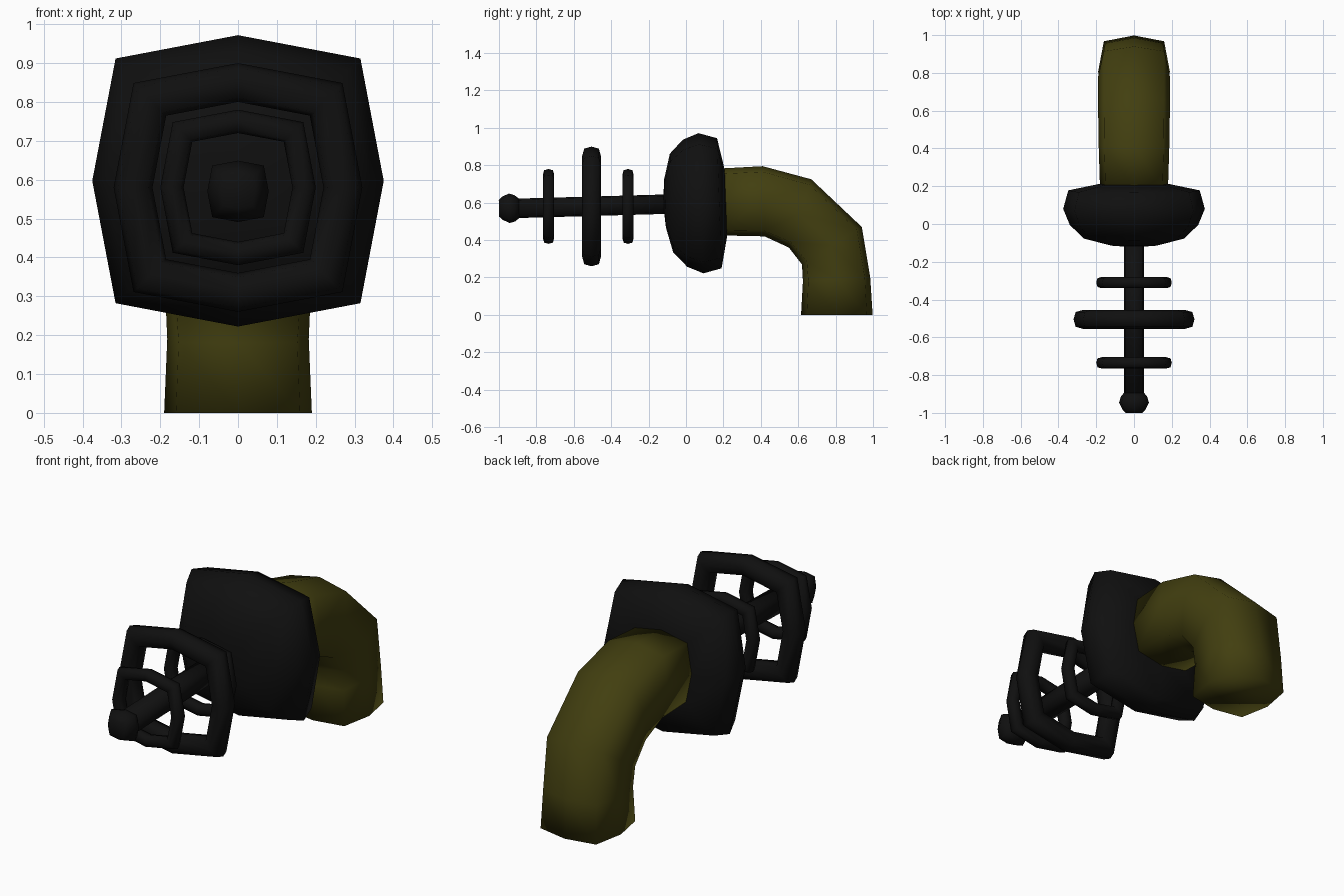
import bpy, bmesh, math
from mathutils import Vector

if "Cube" in bpy.data.objects:
    bpy.data.objects.remove(bpy.data.objects["Cube"])


def material(name, rgb):
    m = bpy.data.materials.new(name)
    m.diffuse_color = (*rgb, 1)
    m.use_nodes = True
    m.node_tree.nodes["Principled BSDF"].inputs["Base Color"].default_value = m.diffuse_color
    return m


BLACK = material("black metal", (0.005, 0.005, 0.005))
OLIVE = material("olive grip", (0.054, 0.049, 0.005))


def octagon(k):
    """Squarish octagon: corners pushed out to k."""
    return [(1, 0), (k, k), (0, 1), (-k, k), (-1, 0), (-k, -k), (0, -1), (k, -k)]


def skin(name, rings, mat, closed=False):
    """Bridge rings of points; cap the ends, or join them into a loop."""
    bm = bmesh.new()
    loops = [[bm.verts.new(p) for p in ring] for ring in rings]
    n = len(loops[0])
    pairs = list(zip(loops, loops[1:] + loops[:1]))
    for a, b in pairs if closed else pairs[:-1]:
        for i in range(n):
            j = (i + 1) % n
            bm.faces.new((a[i], a[j], b[j], b[i]))
    if not closed:
        bm.faces.new(loops[0])
        bm.faces.new(loops[-1])
    bmesh.ops.recalc_face_normals(bm, faces=bm.faces)
    for f in bm.faces:
        f.smooth = True
    mesh = bpy.data.meshes.new(name)
    bm.to_mesh(mesh)
    bm.free()
    mesh.materials.append(mat)
    ob = bpy.data.objects.new(name, mesh)
    bpy.context.collection.objects.link(ob)
    return ob


def turned(name, profile, z, slope, lean, mat):
    """Squarish lathe along y from (y, radius) pairs; z rises with slope."""
    up = Vector((0, -math.sin(lean), math.cos(lean)))
    rings = []
    for y, r in profile:
        c = Vector((0, y, z + slope * y))
        rings.append([c + Vector((r * u, 0, 0)) + up * r * v for u, v in octagon(0.84)])
    return skin(name, rings, mat)


def hoop(name, y, major, minor):
    """Squarish octagonal torus around the barrel."""
    rings = []
    for u, v in octagon(0.84):
        ring = []
        for a, b in octagon(0.78):
            r = major + minor * a
            ring.append((u * r, y + minor * b, 0.58 + v * r))
        rings.append(ring)
    return skin(name, rings, BLACK, closed=True)


# Main body
turned("body", [(-0.12, 0.03), (-0.112, 0.13), (-0.077, 0.265), (-0.005, 0.34),
                (0.08, 0.375), (0.178, 0.348), (0.213, 0.18)],
       0.597, 0, math.radians(2), BLACK)

# Barrel and its muzzle knob
turned("barrel", [(-0.92, 0.052), (-0.05, 0.052)], 0.595, 0.028, 0.028, BLACK)
turned("muzzle_knob", [(-1.0, 0.045), (-0.985, 0.06), (-0.945, 0.079),
                       (-0.915, 0.07), (-0.89, 0.05)], 0.57, 0, 0.028, BLACK)

# Barrel hoops
hoop("front_hoop", -0.735, 0.17, 0.03)
hoop("middle_hoop", -0.505, 0.27, 0.05)
hoop("rear_hoop", -0.31, 0.17, 0.03)

# Curved grip: outer edge (y, z), inner edge (y, z), half width
GRIP = [((0.19, 0.783), (0.19, 0.425), 0.18), ((0.41, 0.795), (0.42, 0.42), 0.187),
        ((0.67, 0.725), (0.55, 0.36), 0.19), ((0.94, 0.47), (0.62, 0.27), 0.19),
        ((0.985, 0.20), (0.625, 0.18), 0.182), ((0.998, 0.0), (0.615, 0.0), 0.19)]
grip_rings = []
for outer, inner, w in GRIP:
    o, i = Vector((0, *outer)), Vector((0, *inner))
    mid, half = (o + i) / 2, (o - i) / 2
    grip_rings.append([mid + half * v + Vector((w * u, 0, 0)) for u, v in octagon(0.84)])
skin("grip", grip_rings, OLIVE)
